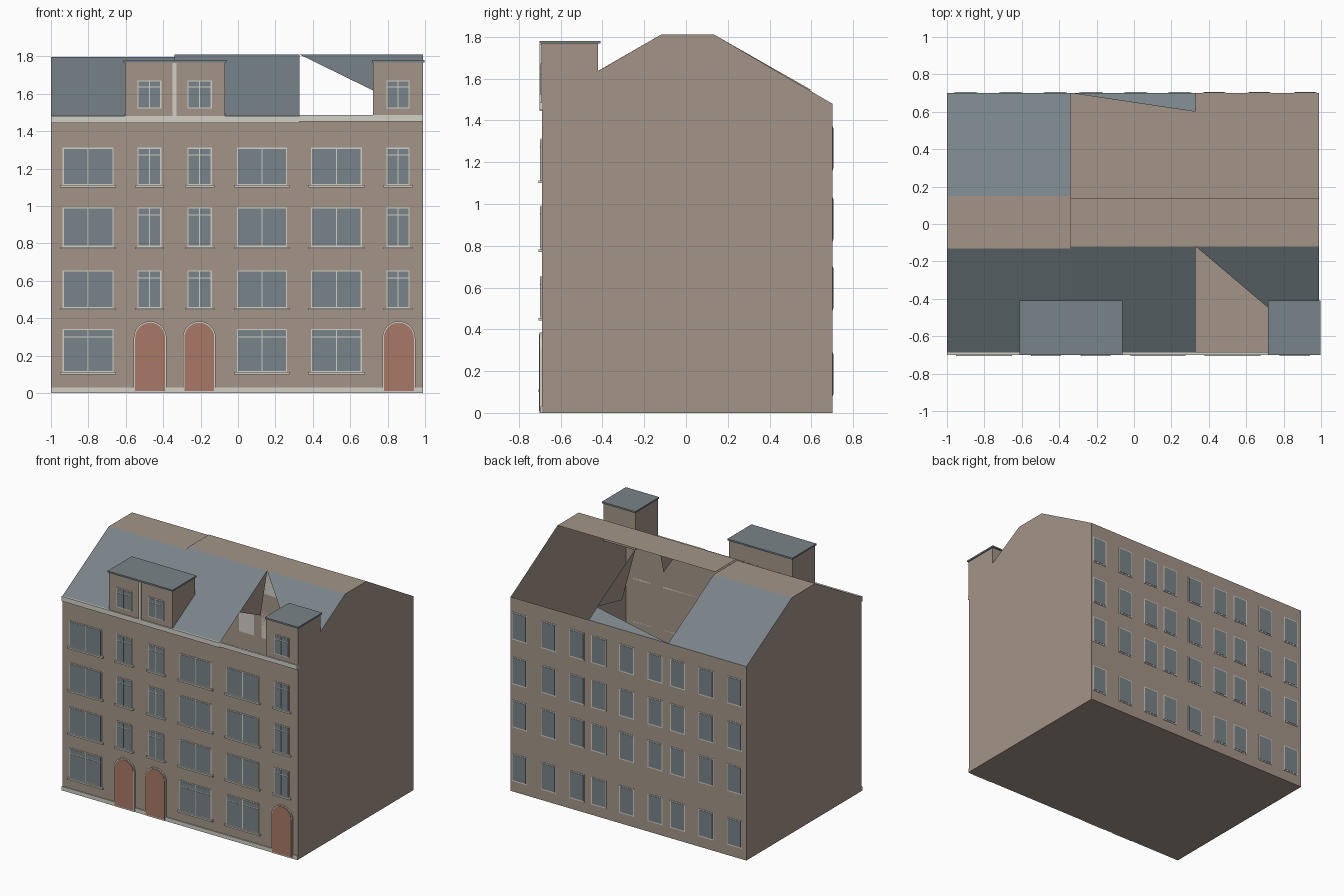
import bpy, bmesh, math

cube = bpy.data.objects.get("Cube")
if cube:
    bpy.data.objects.remove(cube, do_unlink=True)


def material(name, rgb):
    m = bpy.data.materials.new(name)
    m.use_nodes = True
    m.diffuse_color = (*rgb, 1)
    m.node_tree.nodes["Principled BSDF"].inputs["Base Color"].default_value = (*rgb, 1)
    return m


MATS = [material("brown_render", (.37, .30, .25)),
        material("slate_blue", (.19, .23, .25)),
        material("off_white", (.64, .63, .57)),
        material("door_red", (.40, .19, .135))]
WALL, SLATE, WHITE, DOOR = range(4)


def finish(bm, name):
    me = bpy.data.meshes.new(name)
    bm.to_mesh(me)
    bm.free()
    for m in MATS:
        me.materials.append(m)
    ob = bpy.data.objects.new(name, me)
    bpy.context.collection.objects.link(ob)
    return ob


def face(bm, pts, mat):
    f = bm.faces.new([bm.verts.new(p) for p in pts])
    f.material_index = mat
    return f


def box(bm, x0, x1, y0, y1, z0, z1, mat):
    new = bmesh.ops.create_cube(bm, size=1)["verts"]
    for v in new:
        v.co = (x0 if v.co.x < 0 else x1, y0 if v.co.y < 0 else y1, z0 if v.co.z < 0 else z1)
    for f in {f for v in new for f in v.link_faces}:
        f.material_index = mat


# Main dimensions
L, R, MID, PARTY = -1, .99, -.34, .33
F, B, EAVE = -.69, .70, 1.48
LEFT_RIDGE = (-.13, .15, 1.797)
RIGHT_RIDGE = (-.12, .135, 1.81)


def gable(x, ridge, base=0):
    a, b, z = ridge
    return [(x, F, base), (x, B, base), (x, B, EAVE), (x, b, z), (x, a, z), (x, F, EAVE)]


# Hollow outer walls and ground slab
bm = bmesh.new()
face(bm, [(L, F, 0), (R, F, 0), (R, F, EAVE), (L, F, EAVE)], WALL)
face(bm, [(R, B, 0), (L, B, 0), (L, B, EAVE), (R, B, EAVE)], WALL)
face(bm, gable(R, RIGHT_RIDGE), WALL)
face(bm, gable(L, LEFT_RIDGE)[::-1], WALL)
face(bm, [(L, B, 0), (R, B, 0), (R, F, 0), (L, F, 0)], WALL)
finish(bm, "outer_walls")

# Attic party walls, the right one only partly standing
bm = bmesh.new()
face(bm, gable(MID, LEFT_RIDGE, EAVE), WALL)
a, b, z = RIGHT_RIDGE
face(bm, [(PARTY, b, z), (PARTY, .6, 1.545), (PARTY, .3, EAVE)], WALL)
face(bm, [(PARTY, a, z), (PARTY, -.45, 1.62), (PARTY, -.2, 1.5)], WALL)
finish(bm, "party_walls")

# Left roof: two slopes and a flat ridge
bm = bmesh.new()
a, b, z = LEFT_RIDGE
face(bm, [(L, F, EAVE), (MID, F, EAVE), (MID, a, z), (L, a, z)], SLATE)
face(bm, [(L, a, z), (MID, a, z), (MID, b, z), (L, b, z)], WALL)
face(bm, [(L, b, z), (MID, b, z), (MID, B, EAVE), (L, B, EAVE)], SLATE)
finish(bm, "left_roof")

# Right roof: front slope with a gap, flat ridge, and a sliver of rear slope
bm = bmesh.new()
a, b, z = RIGHT_RIDGE


def front_slope(x, y):
    return (x, y, EAVE + (y - F) / (a - F) * (z - EAVE))


face(bm, [front_slope(MID, F), front_slope(PARTY, F),
          front_slope(PARTY, a), front_slope(MID, a)], SLATE)
face(bm, [front_slope(PARTY, a), front_slope(.72, -.45),
          front_slope(R, -.45), front_slope(R, a)], SLATE)
face(bm, [(MID, a, z), (R, a, z), (R, b, z), (MID, b, z)], WALL)
face(bm, [(MID, B, EAVE), (PARTY, .6, 1.54), (PARTY, B, EAVE)], SLATE)
finish(bm, "right_roof")

# Dormers with thin slab roofs
for name, x0, x1 in (("left_dormer", -.605, -.07), ("right_dormer", .722, R)):
    bm = bmesh.new()
    box(bm, x0, x1, F - .002, -.42, EAVE, 1.768, WALL)
    box(bm, x0 - .006, x1 + .008, -.70, -.41, 1.768, 1.78, SLATE)
    finish(bm, name)
bm = bmesh.new()
box(bm, MID - .01, MID + .01, -.70, F, EAVE, 1.766, WHITE)
finish(bm, "dormer_downpipe")

# Cornice and plinth bands
bm = bmesh.new()
box(bm, L, PARTY, -.70, F + .005, 1.445, 1.482, WHITE)
box(bm, PARTY, R, -.70, F + .005, 1.452, 1.486, WHITE)
finish(bm, "cornice")
bm = bmesh.new()
box(bm, L, R, -.697, F, 0, .03, WHITE)
finish(bm, "plinth")


# Front windows: white frame plate, glass panes in front, projecting sill
def window(name, x0, x1, z0, z1, transom=0, sill=True):
    bm = bmesh.new()
    t, y = .006, F - .002
    box(bm, x0, x1, y - .004, y, z0, z1, WHITE)
    mid = (x0 + x1) / 2
    levels = [(z0, z1)]
    if transom:
        levels = [(z0, z1 - transom + t / 2), (z1 - transom - t / 2, z1)]
    for p, q in ((x0, mid + t / 2), (mid - t / 2, x1)):
        for lo, hi in levels:
            box(bm, p + t, q - t, y - .006, y - .003, lo + t, hi - t, SLATE)
    if sill:
        box(bm, x0 - .014, x1 + .014, -.705, F, z0 - .012, z0, WHITE)
    finish(bm, name)


WIDE = ((-.937, -.665), (-.005, .262), (.39, .662))
NARROW = ((-.538, -.41), (-.27, -.14), (.793, .918))
ROWS = ((.112, .342), (.455, .655), (.782, .992), (1.112, 1.312))
for r, (z0, z1) in enumerate(ROWS):
    for x0, x1 in WIDE:
        window("wide_window", x0, x1, z0, z1, transom=0 if r else .042)
    if r:
        for x0, x1 in NARROW:
            window("narrow_window", x0, x1, z0, z1, transom=.04)
for x0, x1 in NARROW:
    window("dormer_window", x0, x1, 1.522, 1.672, transom=.035, sill=False)


# Arched doors with a white surround
def arch(bm, cx, half, top, y0, y1, mat, base):
    rise = min(half, .09)
    pts = [(cx - half, y0, base), (cx + half, y0, base)]
    for i in range(13):
        t = math.pi * i / 12
        pts.append((cx + half * math.cos(t), y0, top - rise + rise * math.sin(t)))
    f = face(bm, pts, mat)
    out = bmesh.ops.extrude_face_region(bm, geom=[f])["geom"]
    for v in out:
        if isinstance(v, bmesh.types.BMVert):
            v.co.y = y1
        elif isinstance(v, bmesh.types.BMFace):
            v.material_index = mat
    bmesh.ops.recalc_face_normals(bm, faces=bm.faces[:])


for cx in (-.47, -.207, .86):
    bm = bmesh.new()
    arch(bm, cx, .088, .384, -.70, F, WHITE, 0)
    arch(bm, cx, .080, .376, -.703, -.698, DOOR, .01)
    finish(bm, "front_door")

# Rear windows
for cx in (.915, .67, .43, .245, .01, -.23, -.42, -.66, -.90):
    bm = bmesh.new()
    for z0, z1 in ((.08, .29), (.49, .70), (.82, 1.03), (1.16, 1.37)):
        box(bm, cx - .063, cx + .063, B, B + .003, z0, z1, WHITE)
        box(bm, cx - .055, cx + .055, B + .002, B + .005, z0 + .009, z1 - .007, SLATE)
    finish(bm, "rear_window_column")
